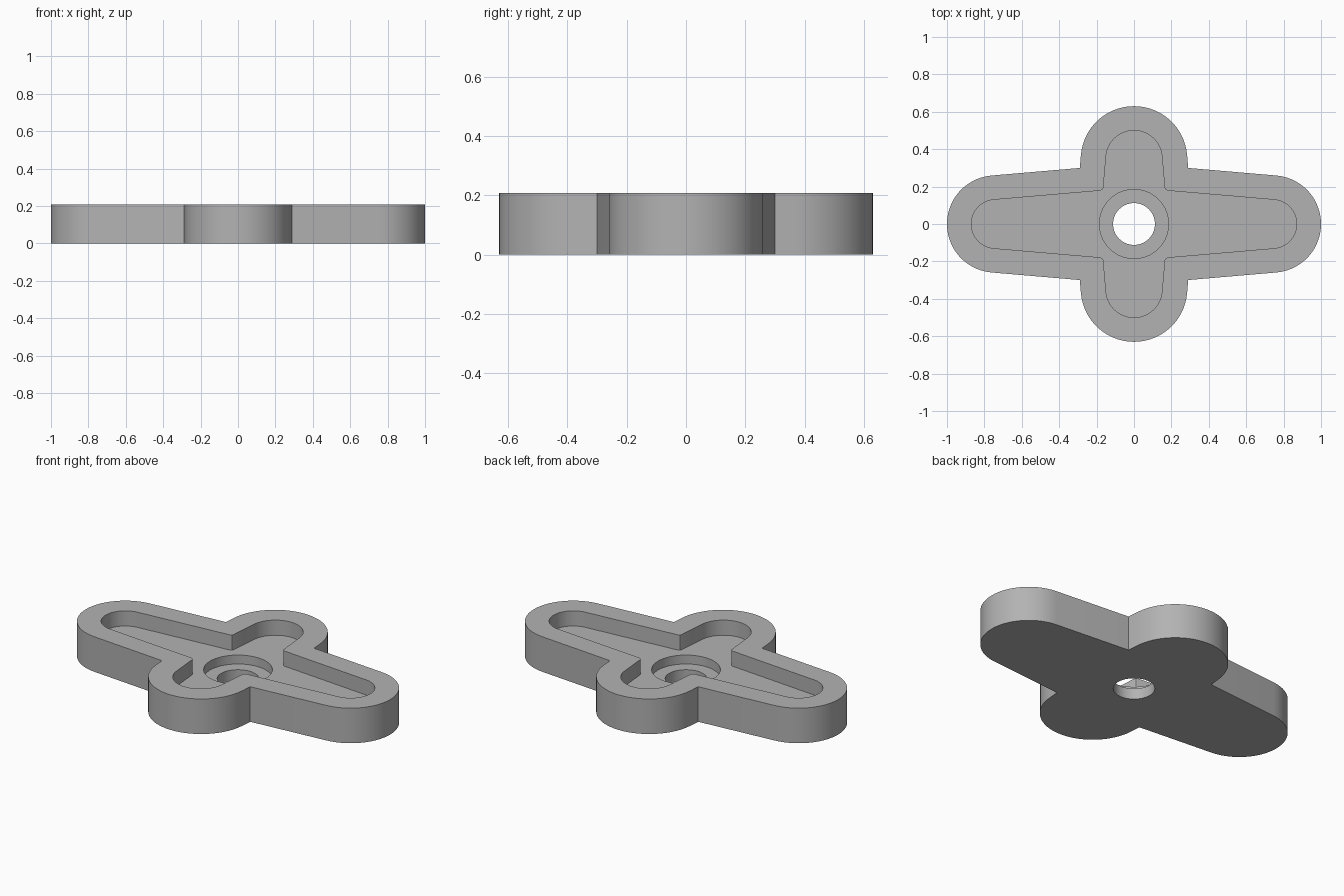
import bpy, bmesh, math
from mathutils import Vector

cube = bpy.data.objects.get("Cube")
if cube:
    bpy.data.objects.remove(cube, do_unlink=True)

HEIGHT = 0.208
POCKET_FLOOR = 0.118
RECESS_FLOOR = 0.065
TAPER = math.radians(4.9)

grey = bpy.data.materials.new("neutral grey")
grey.use_nodes = True
colour = (0.45, 0.45, 0.45, 1)
grey.diffuse_color = colour
grey.node_tree.nodes["Principled BSDF"].inputs["Base Color"].default_value = colour


def cross_outline(long_c, long_r, short_c, short_r, fillet=0.0, steps=14):
    """Four tapered round-ended arms; one quadrant is drawn and mirrored."""
    sweep = math.pi / 2 - TAPER
    long_arc, short_arc = [], []
    for i in range(steps + 1):
        a = sweep * i / steps
        long_arc.append(Vector((long_c + long_r * math.cos(a), long_r * math.sin(a))))
        b = TAPER + a
        short_arc.append(Vector((short_r * math.cos(b), short_c + short_r * math.sin(b))))
    # the two straight arm sides meet at the inner corner
    t = math.tan(TAPER)
    kx = short_r / math.cos(TAPER) + short_c * t
    ky = long_r / math.cos(TAPER) + long_c * t
    y = (ky - t * kx) / (1 - t * t)
    corner = Vector((kx - t * y, y))
    corners = [corner]
    if fillet:
        p = corner + (long_arc[-1] - corner).normalized() * fillet
        q = corner + (short_arc[0] - corner).normalized() * fillet
        corners = [p, corner * 0.4 + (p + q) * 0.3, q]
    quad = long_arc + corners + short_arc
    half = quad + [Vector((-v.x, v.y)) for v in reversed(quad[:-1])]
    return half + [Vector((v.x, -v.y)) for v in reversed(half[1:-1])]


def circle_outline(radius, sides=40):
    return [Vector((radius * math.cos(math.tau * i / sides),
                    radius * math.sin(math.tau * i / sides))) for i in range(sides)]


def prism(name, outline, z0, z1):
    bm = bmesh.new()
    base = bm.faces.new([bm.verts.new((p.x, p.y, z0)) for p in outline])
    top = bmesh.ops.extrude_face_region(bm, geom=[base])["geom"]
    bmesh.ops.translate(bm, vec=(0, 0, z1 - z0),
                        verts=[g for g in top if isinstance(g, bmesh.types.BMVert)])
    bmesh.ops.recalc_face_normals(bm, faces=bm.faces)
    mesh = bpy.data.meshes.new(name)
    bm.to_mesh(mesh)
    bm.free()
    mesh.materials.append(grey)
    obj = bpy.data.objects.new(name, mesh)
    bpy.context.collection.objects.link(obj)
    return obj


# Solid cross-shaped plate
plate = prism("cross_plate", cross_outline(0.74, 0.26, 0.345, 0.285), 0, HEIGHT)

# Cutters: arm pocket, round centre recess, through hole
cutters = [
    prism("pocket_cutter", cross_outline(0.74, 0.13, 0.35, 0.15, 0.014), POCKET_FLOOR, 0.4),
    prism("recess_cutter", circle_outline(0.185), RECESS_FLOOR, 0.4),
    prism("hole_cutter", circle_outline(0.112), -0.2, 0.4),
]
bpy.ops.object.select_all(action="DESELECT")
bpy.context.view_layer.objects.active = plate
plate.select_set(True)
for cutter in cutters:
    cutter.hide_render = True
    mod = plate.modifiers.new(cutter.name, "BOOLEAN")
    mod.operation = "DIFFERENCE"
    mod.solver = "EXACT"
    mod.object = cutter
    bpy.ops.object.modifier_apply(modifier=mod.name)
    bpy.data.objects.remove(cutter, do_unlink=True)

bpy.ops.object.shade_smooth_by_angle(angle=math.radians(30))
